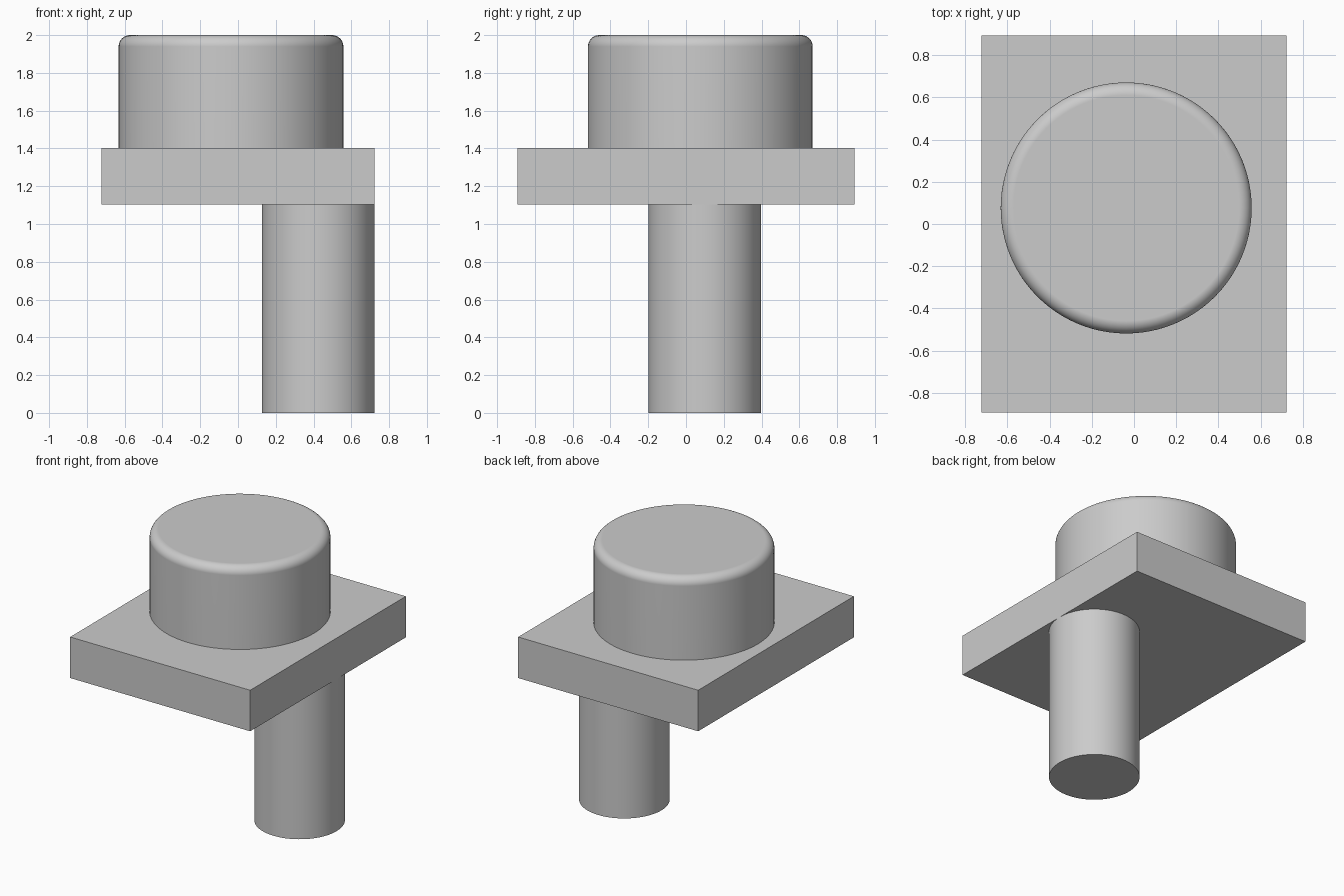
import bpy
import bmesh
import math
from mathutils import Matrix

cube = bpy.data.objects.get("Cube")
if cube:
    bpy.data.objects.remove(cube, do_unlink=True)

# One grey for every part
grey = bpy.data.materials.new("light_grey")
grey.use_nodes = True
colour = (0.6, 0.6, 0.6, 1)
grey.diffuse_color = colour
grey.node_tree.nodes["Principled BSDF"].inputs["Base Color"].default_value = colour

PLATE_BOTTOM, PLATE_TOP, TOP = 1.104, 1.402, 2.0


def add_object(name, bm):
    mesh = bpy.data.meshes.new(name)
    bm.to_mesh(mesh)
    bm.free()
    mesh.materials.append(grey)
    obj = bpy.data.objects.new(name, mesh)
    bpy.context.collection.objects.link(obj)
    return obj


def add_cylinder(name, x, y, radius, bottom, top, fillet=0):
    bm = bmesh.new()
    place = Matrix.Translation((x, y, (bottom + top) / 2))
    bmesh.ops.create_cone(bm, cap_ends=True, segments=96, radius1=radius,
                          radius2=radius, depth=top - bottom, matrix=place)
    if fillet:
        rim = [e for e in bm.edges if all(v.co.z > top - 0.001 for v in e.verts)]
        bmesh.ops.bevel(bm, geom=rim, offset=fillet, segments=8,
                        profile=0.5, affect='EDGES')
    obj = add_object(name, bm)
    # Smooth walls and fillet, crisp cap edges
    bpy.ops.object.select_all(action='DESELECT')
    obj.select_set(True)
    bpy.context.view_layer.objects.active = obj
    bpy.ops.object.shade_smooth_by_angle(angle=math.radians(30))
    obj.modifiers.new("flat_caps", 'WEIGHTED_NORMAL').keep_sharp = True
    return obj


# Rectangular plate
bm = bmesh.new()
size = Matrix.Diagonal((1.446, 1.786, PLATE_TOP - PLATE_BOTTOM, 1))
bmesh.ops.create_cube(bm, size=1, matrix=Matrix.Translation(
    (0, 0, (PLATE_BOTTOM + PLATE_TOP) / 2)) @ size)
add_object("plate", bm)

# Wide round head with a filleted top rim
add_cylinder("round_head", -0.037, 0.076, 0.595, PLATE_TOP, TOP, fillet=0.06)

# Off-centre post below the plate, flush with its left edge
add_cylinder("post", 0.425, 0.1, 0.298, 0, PLATE_BOTTOM)
